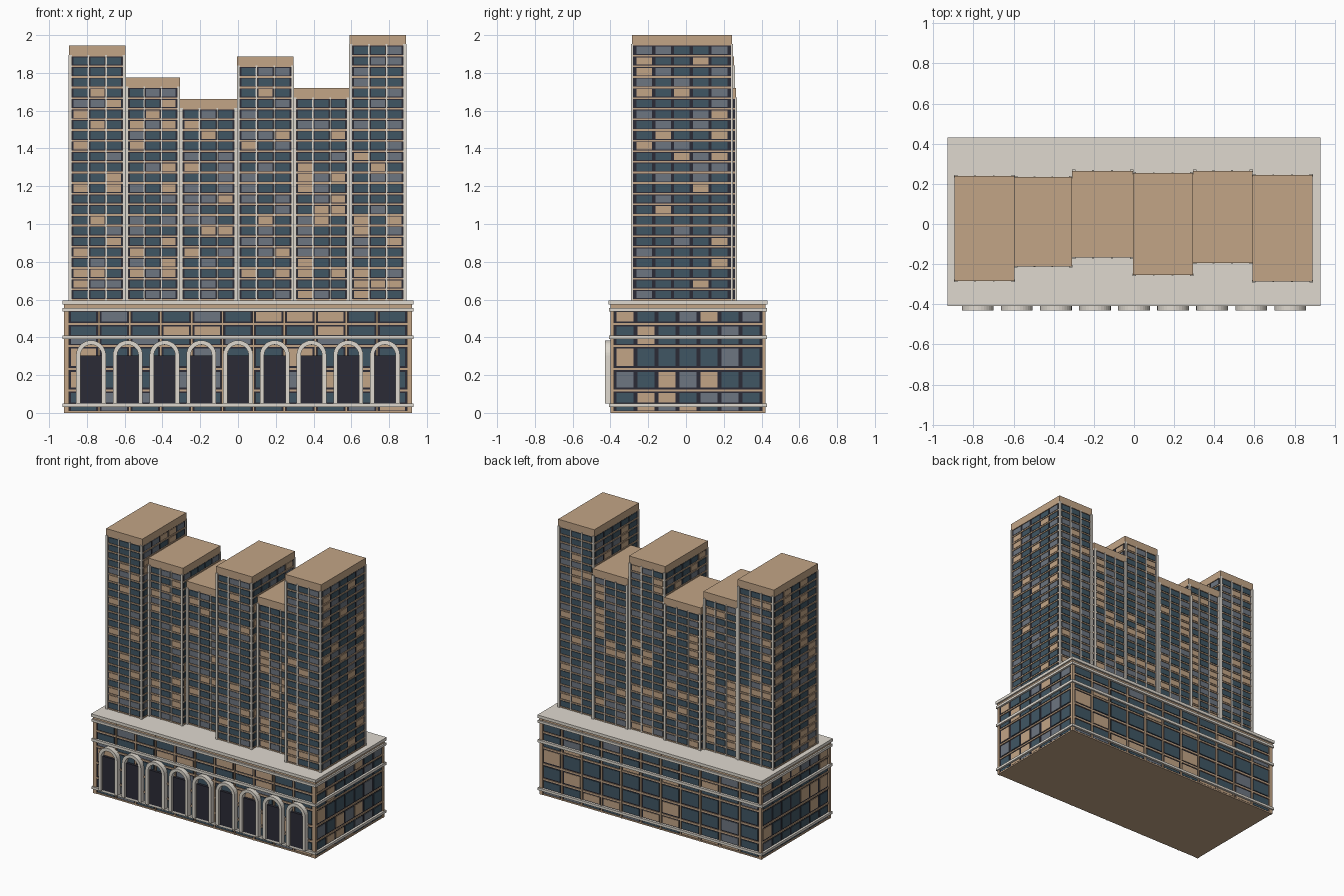
import bpy, bmesh, math, random

random.seed(4)
if "Cube" in bpy.data.objects:
    bpy.data.objects.remove(bpy.data.objects["Cube"])


def material(name, rgb):
    m = bpy.data.materials.new(name)
    m.use_nodes = True
    col = [(c / 255) ** 2.2 for c in rgb] + [1]
    m.diffuse_color = col
    m.node_tree.nodes["Principled BSDF"].inputs["Base Color"].default_value = col
    return m


TAN, CREAM, TEAL, SLATE, DARK = range(5)
MATS = [material("tan stone", (193, 163, 133)), material("cream stone", (222, 216, 206)),
        material("teal glass", (66, 87, 100)), material("slate glass", (109, 117, 128)),
        material("dark frame", (47, 47, 57))]


def box(bm, x, y, z, mat):
    """Add a box spanning the (low, high) pairs x, y and z."""
    v = [bm.verts.new((a, b, c)) for c in z for b in y for a in x]
    for idx in ((0, 2, 3, 1), (4, 5, 7, 6), (0, 1, 5, 4), (2, 6, 7, 3), (0, 4, 6, 2), (1, 3, 7, 5)):
        bm.faces.new([v[i] for i in idx]).material_index = mat


def finish(bm, name):
    me = bpy.data.meshes.new(name)
    bm.to_mesh(me)
    bm.free()
    for m in MATS:
        me.materials.append(m)
    ob = bpy.data.objects.new(name, me)
    bpy.context.collection.objects.link(ob)


def grow(span, d):
    return (span[0] - d, span[1] + d)


def window_grid(name, x, y, rows, n_front, n_side, fill, margin, weights):
    """Window plates on all four walls of the block x, y."""
    bm = bmesh.new()
    for z in rows:
        for along, across, n, is_front in ((x, y, n_front, True), (y, x, n_side, False)):
            a0, a1 = grow(along, -margin)
            step = (a1 - a0) / n
            for wall in across:
                for i in range(n):
                    mid = a0 + (i + 0.5) * step
                    span = (mid - step * fill / 2, mid + step * fill / 2)
                    depth = (wall - 0.004, wall + 0.004)
                    mat = random.choices((TEAL, SLATE, TAN), weights)[0]
                    box(bm, *((span, depth) if is_front else (depth, span)), z, mat)
    finish(bm, name)


def piers(name, x, y, z, n, half, margin, out, mat):
    """Upright piers between the bays on the front and back walls."""
    bm = bmesh.new()
    a0, a1 = grow(x, -margin)
    for i in range(n + 1):
        c = a0 + (a1 - a0) * i / n
        for wall in y:
            box(bm, (c - half, c + half), (wall - out, wall + out), z, mat)
    finish(bm, name)


def rings(name, x, y, levels, mat):
    bm = bmesh.new()
    for z in levels:
        box(bm, x, y, z, mat)
    finish(bm, name)


# Towers: x span, y span, number of window floors
BASE, FLOOR = 0.595, 0.0562
TOWERS = [((-0.895, -0.595), (-0.283, 0.238), 23), ((-0.595, -0.308), (-0.211, 0.233), 20),
          ((-0.308, -0.005), (-0.168, 0.265), 18), ((-0.005, 0.295), (-0.253, 0.253), 22),
          ((0.295, 0.59), (-0.193, 0.265), 19), ((0.59, 0.89), (-0.286, 0.243), 24)]

for k, (x, y, floors) in enumerate(TOWERS, 1):
    top = BASE + floors * FLOOR
    wx, wy = grow(x, -0.006), grow(y, -0.006)
    rings(f"tower_{k}_wall", wx, wy, [(BASE - 0.01, top)], DARK)
    rings(f"tower_{k}_cap", x, y, [(top, top + FLOOR)], TAN)
    levels = [BASE + i * FLOOR for i in range(floors)]
    rings(f"tower_{k}_ledges", grow(x, -0.001), grow(y, -0.001),
          [(z - 0.001, z + 0.008) for z in levels], TAN)
    window_grid(f"tower_{k}_windows", wx, wy,
                [(z + 0.012, z + 0.051) for z in levels], 3, 5, 0.83, 0.01, (58, 24, 18))
    piers(f"tower_{k}_piers", wx, y, (BASE - 0.01, top + 0.008), 3, 0.0045, 0.004, 0.003, CREAM)
    # Stone strips at the four corners
    bm = bmesh.new()
    for cx in (x[0] + 0.007, x[1] - 0.007):
        for cy in y:
            box(bm, grow((cx, cx), 0.0085), grow((cy, cy), 0.006), (BASE - 0.01, top + 0.008), CREAM)
    finish(bm, f"tower_{k}_corner_strips")

# Podium block with its ledges, bands and roof slab
px, py = (-0.912, 0.912), (-0.39, 0.412)
rings("podium_wall", px, py, [(0.004, 0.58)], DARK)
rings("podium_base", grow(px, 0.006), grow(py, 0.006), [(0.0, 0.01)], TAN)
rings("podium_ledges", grow(px, 0.006), grow(py, 0.006),
      [(0.113, 0.125), (0.226, 0.238), (0.349, 0.36), (0.465, 0.476), (0.55, 0.575)], TAN)
rings("podium_bands", grow(px, 0.017), grow(py, 0.018),
      [(0.032, 0.05), (0.39, 0.41), (0.537, 0.555)], CREAM)
rings("podium_roof", grow(px, 0.018), grow(py, 0.019), [(0.573, BASE)], CREAM)
window_grid("podium_windows", px, py,
            [(0.013, 0.03), (0.055, 0.105), (0.135, 0.216), (0.249, 0.341),
             (0.365, 0.39), (0.412, 0.457), (0.483, 0.535)], 11, 7, 0.82, 0.012, (64, 18, 18))
piers("podium_piers", px, py, (0.0, 0.575), 11, 0.006, 0.012, 0.008, TAN)
bm = bmesh.new()
for cx in px:
    for cy in py:
        box(bm, grow((cx, cx), 0.009), grow((cy, cy), 0.009), (0.0, 0.575), TAN)
finish(bm, "podium_corners")

# Arched entrances along the front
SPRING, OUTER, INNER, SEGMENTS = 0.305, 0.079, 0.056, 16
FRONT, BACK = -0.43, -0.39
for k in range(9):
    cx = (k - 4) * 0.1945
    bm = bmesh.new()
    box(bm, grow((cx, cx), INNER), (-0.412, -0.385), (0.05, SPRING), DARK)
    finish(bm, f"entrance_door_{k + 1}")
    # Surround: a flat-fronted section swept up one jamb, over the arch and down
    bm = bmesh.new()
    path = [(1, 0, 0.05)]
    for i in range(SEGMENTS + 1):
        a = math.pi * i / SEGMENTS
        path.append((math.cos(a), math.sin(a), SPRING))
    path.append((-1, 0, 0.05))
    sections = [[bm.verts.new((cx + r * c, d, z + r * s)) for r, d in
                 ((OUTER, BACK), (OUTER, FRONT), (INNER, FRONT), (INNER, BACK))]
                for c, s, z in path]
    for s, t in zip(sections, sections[1:]):
        for j in range(4):
            bm.faces.new((s[j], t[j], t[(j + 1) % 4], s[(j + 1) % 4]))
    bm.faces.new(sections[0])
    bm.faces.new(sections[-1][::-1])
    for f in bm.faces:
        f.material_index = CREAM
    bmesh.ops.recalc_face_normals(bm, faces=bm.faces)
    finish(bm, f"entrance_arch_{k + 1}")
